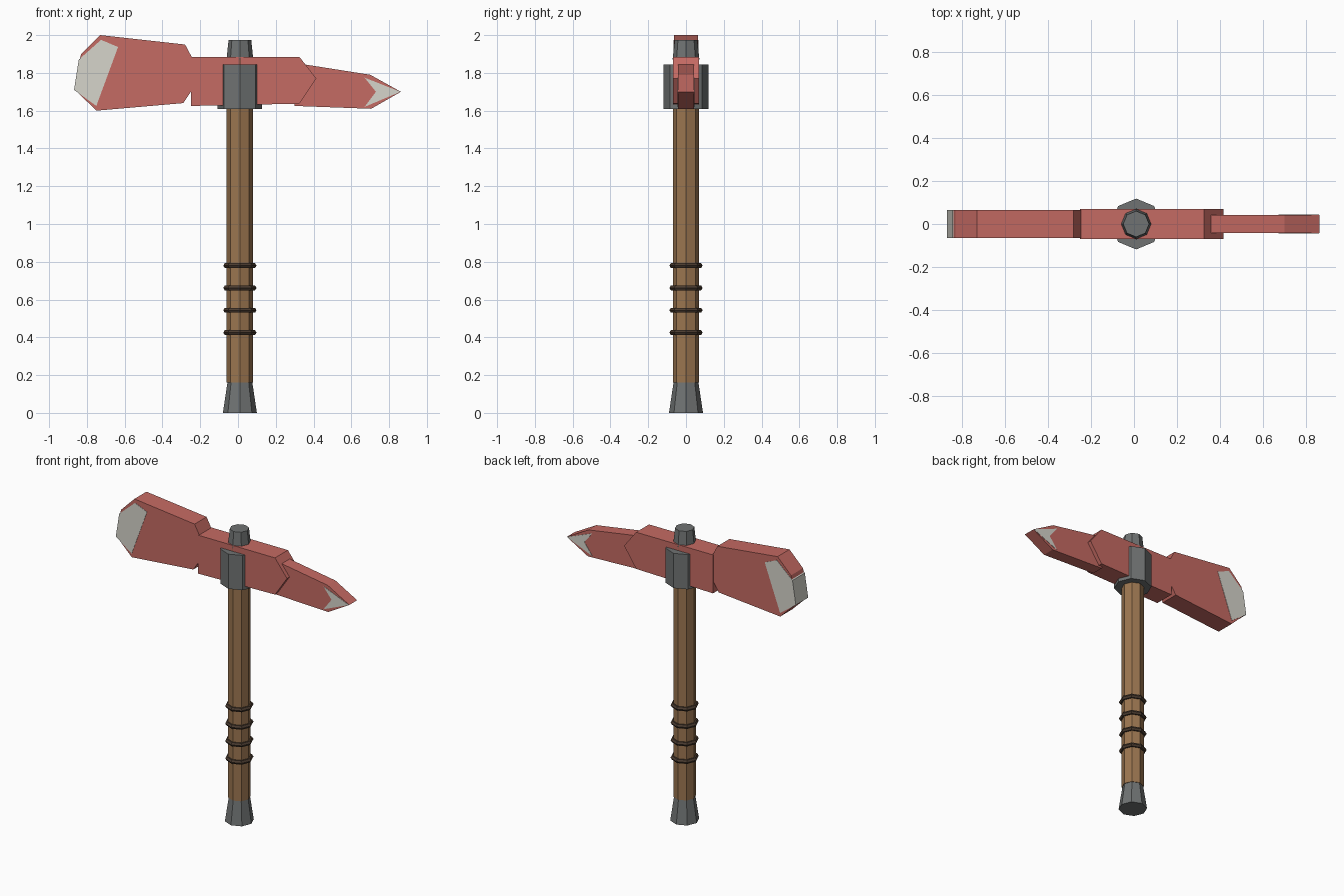
import bpy, bmesh, math

if "Cube" in bpy.data.objects:
    bpy.data.objects.remove(bpy.data.objects["Cube"])

CX = 0.01  # handle axis


def material(name, rgb):
    m = bpy.data.materials.new(name)
    m.diffuse_color = (*rgb, 1)
    m.use_nodes = True
    m.node_tree.nodes["Principled BSDF"].inputs["Base Color"].default_value = m.diffuse_color
    return m


RED = material("red_paint", (0.56, 0.145, 0.125))
WOOD = material("wood", (0.33, 0.18, 0.08))
CORD = material("cord", (0.07, 0.045, 0.03))
IRON = material("dark_iron", (0.16, 0.17, 0.17))
STEEL = material("bare_steel", (0.67, 0.66, 0.60))


def finish(name, bm, mat):
    bmesh.ops.recalc_face_normals(bm, faces=bm.faces[:])
    me = bpy.data.meshes.new(name)
    bm.to_mesh(me)
    bm.free()
    me.materials.append(mat)
    ob = bpy.data.objects.new(name, me)
    bpy.context.collection.objects.link(ob)
    return ob


def turned(name, profile, mat, closed=False, sides=8):
    """Faceted lathe of (radius, z) points around the handle axis."""
    bm = bmesh.new()
    rings = [[bm.verts.new((CX + r * math.cos(2 * math.pi * i / sides),
                            r * math.sin(2 * math.pi * i / sides), z))
              for i in range(sides)] for r, z in profile]
    pairs = list(zip(rings, rings[1:]))
    if closed:
        pairs.append((rings[-1], rings[0]))
    else:
        bm.faces.new(rings[0])
        bm.faces.new(rings[-1])
    for a, b in pairs:
        for i in range(sides):
            j = (i + 1) % sides
            bm.faces.new((a[i], a[j], b[j], b[i]))
    return finish(name, bm, mat)


def plate(name, outline, half, mat):
    """Front outline of (x, z) points, extruded to both sides of y = 0."""
    bm = bmesh.new()
    face = bm.faces.new([bm.verts.new((x, -half, z)) for x, z in outline])
    out = bmesh.ops.extrude_face_region(bm, geom=[face])
    for v in out["geom"]:
        if isinstance(v, bmesh.types.BMVert):
            v.co.y = half
    return finish(name, bm, mat)


# Handle, pommel, top cap and collar
turned("handle", [(0.07, 0.16), (0.07, 1.88)], WOOD)
turned("pommel", [(0.09, 0), (0.066, 0.16)], IRON)
turned("top_cap", [(0.071, 1.87), (0.06, 1.975)], IRON)
turned("collar", [(0.118, 1.61), (0.118, 1.845)], IRON)

# Grip rings
for k in range(4):
    z = 0.425 + 0.1183 * k
    turned(f"grip_ring_{k + 1}",
           [(0.066, z - 0.013), (0.08, z - 0.013), (0.088, z),
            (0.08, z + 0.013), (0.066, z + 0.013)], CORD, closed=True)

# Head block
plate("head_block", [(-0.25, 1.885), (0.325, 1.885), (0.415, 1.77),
                     (0.325, 1.637), (-0.25, 1.625)], 0.069, RED)

# Axe blade and its bare edge
plate("blade", [(-0.24, 1.875), (-0.28, 1.95), (-0.73, 2.0), (-0.83, 1.90),
                (-0.84, 1.865), (-0.862, 1.71), (-0.75, 1.60),
                (-0.29, 1.64), (-0.24, 1.715)], 0.064, RED)
plate("blade_edge", [(-0.868, 1.71), (-0.843, 1.87), (-0.725, 1.975),
                     (-0.635, 1.937), (-0.75, 1.625)], 0.066, STEEL)

# Rear spike and its bare tip
plate("spike", [(0.30, 1.853), (0.70, 1.79), (0.862, 1.70),
                (0.705, 1.61), (0.30, 1.625)], 0.042, RED)
plate("spike_tip", [(0.67, 1.775), (0.86, 1.70), (0.67, 1.62),
                    (0.73, 1.70)], 0.044, STEEL)
